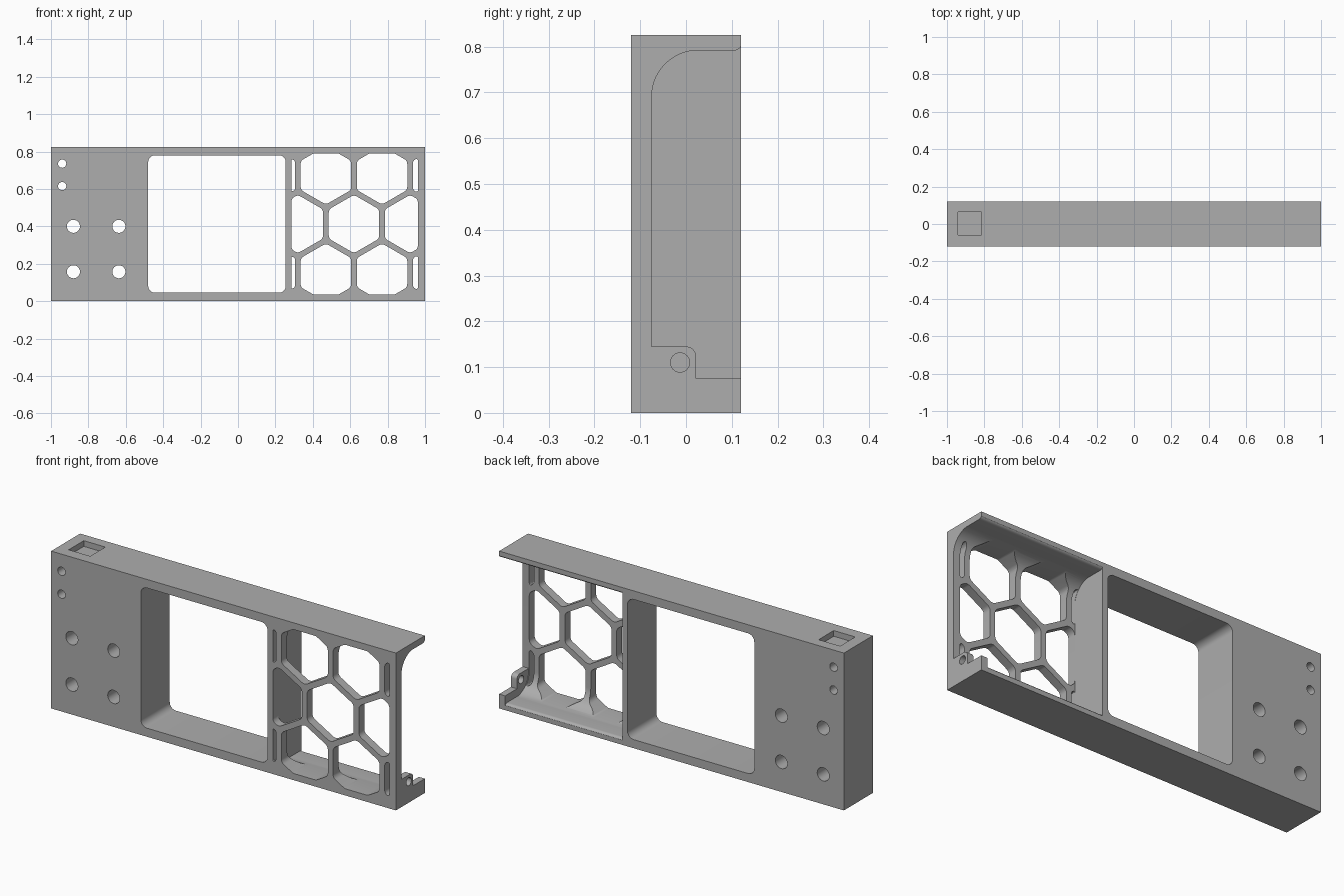
import bpy, bmesh, math
from mathutils import Vector

if "Cube" in bpy.data.objects:
    bpy.data.objects.remove(bpy.data.objects["Cube"])

H = 0.825          # height
D = 0.12           # half depth
WALL = 0.285       # inner wall of the open bay
LUG = 0.965        # inner face of the hinge lug

grey = bpy.data.materials.new("mid grey")
grey.diffuse_color = (0.42, 0.42, 0.42, 1)
grey.use_nodes = True
grey.node_tree.nodes["Principled BSDF"].inputs["Base Color"].default_value = grey.diffuse_color


def arc(cx, cy, r, a0, a1, n=10):
    return [(cx + r * math.cos(math.radians(a0 + (a1 - a0) * i / n)),
             cy + r * math.sin(math.radians(a0 + (a1 - a0) * i / n))) for i in range(n + 1)]


def rounded(poly, r, n=5):
    """Round every corner of a convex polygon with a tangent arc."""
    out = []
    for i, p in enumerate(poly):
        p = Vector(p)
        a = Vector(poly[i - 1]) - p
        b = Vector(poly[(i + 1) % len(poly)]) - p
        half = a.angle(b) / 2
        t = min(r / math.tan(half), 0.45 * a.length, 0.45 * b.length)
        rr = t * math.tan(half)
        a.normalize()
        b.normalize()
        c = p + (a + b).normalized() * (rr / math.sin(half))
        s, e = p + a * t - c, p + b * t - c
        for k in range(n + 1):
            out.append(tuple(c + s.lerp(e, k / n).normalized() * rr))
    return out


def clip(poly, axis, limit, sign):
    """Keep the part of a polygon on one side of an axis-aligned line."""
    out = []
    for i, q in enumerate(poly):
        p = poly[i - 1]
        dp, dq = sign * (p[axis] - limit), sign * (q[axis] - limit)
        if dp * dq < 0:
            t = dp / (dp - dq)
            out.append((p[0] + (q[0] - p[0]) * t, p[1] + (q[1] - p[1]) * t))
        if dq >= 0:
            out.append(q)
    return out


def rect(x0, x1, z0, z1):
    return [(x0, z0), (x1, z0), (x1, z1), (x0, z1)]


def prism(name, poly, axis, lo, hi):
    """Extrude a profile along an axis: x uses (y,z), y uses (x,z), z uses (x,y)."""
    def place(p, d):
        return {"x": (d, p[0], p[1]), "y": (p[0], d, p[1]), "z": (p[0], p[1], d)}[axis]
    bm = bmesh.new()
    a = [bm.verts.new(place(p, lo)) for p in poly]
    b = [bm.verts.new(place(p, hi)) for p in poly]
    bm.faces.new(a)
    bm.faces.new(b)
    for i in range(len(poly)):
        bm.faces.new((a[i - 1], a[i], b[i], b[i - 1]))
    bmesh.ops.recalc_face_normals(bm, faces=bm.faces)
    me = bpy.data.meshes.new(name)
    bm.to_mesh(me)
    bm.free()
    me.materials.append(grey)
    ob = bpy.data.objects.new(name, me)
    bpy.context.collection.objects.link(ob)
    return ob


cutters = []


def cut(name, poly, axis="y", lo=-0.2, hi=0.2):
    ob = prism(name + "_cutter", poly, axis, lo, hi)
    ob.hide_render = True
    cutters.append(ob)


# Solid body
body = prism("panel_frame", rect(-1, 1, 0, H), "y", -D, D)

# Large window
cut("window", rounded(rect(-0.48, 0.255, 0.045, 0.78), 0.035))

# Open bay behind the grille, with filleted ceiling and floor and a rounded lip
upper = (arc(0.103, 0.81, 0.02, -90, -28, 6) + [(0.2, 0.81)])
upper = arc(0.027, 0.69, 0.102, 180, 90, 14)[:-1] + [(0.027, 0.791)] + \
    [(y, z + 0.001) for y, z in upper]
lower = [(y, H - z) for y, z in reversed(upper)]
cut("bay", upper + lower, "x", WALL, LUG)

# Open end of the bay, leaving the stepped hinge lug
step = [(0.2, 0.075), (0.022, 0.075)] + arc(0.0, 0.123, 0.022, 0, 90, 8) + [(-0.075, 0.145)]
cut("end", upper + step, "x", LUG - 0.02, 1.1)
cut("pin_hole", arc(-0.013, 0.11, 0.021, 0, 345, 23), "x", 0.9, 1.1)

# Honeycomb openings, clipped to the grille area
for row in (-1, 0, 1):
    cz = H / 2 + row * 0.26
    for col in range(4):
        cx = 0.62 + (col - 1) * 0.3 + (0 if row == 0 else -0.15)
        if row == 0 and col == 3:
            continue
        r = 0.135 / math.cos(math.pi / 6)
        poly = [(cx + r * math.cos(math.radians(30 + 60 * k)),
                 cz + r * math.sin(math.radians(30 + 60 * k))) for k in range(6)]
        for axis, limit, sign in ((0, WALL + 0.001, 1), (0, LUG - 0.003, -1),
                                  (1, 0.035, 1), (1, H - 0.035, -1)):
            poly = clip(poly, axis, limit, sign)
        cut("honeycomb", rounded(poly, 0.03), "y", -0.2, 0.027)

# Mounting holes
for x, z, r in [(-0.94, 0.735, 0.022), (-0.94, 0.615, 0.022)] + \
        [(x, z, 0.035) for x in (-0.88, -0.637) for z in (0.157, 0.4)]:
    cut("mounting_hole", arc(x, z, r, 0, 345, 23))

# Square recess in the top
cut("top_recess", rect(-0.94, -0.815, -0.06, 0.065), "z", H - 0.03, H + 0.1)

# Carve everything, then remove the cutters
for c in cutters:
    m = body.modifiers.new(c.name, "BOOLEAN")
    m.operation = "DIFFERENCE"
    m.solver = "EXACT"
    m.object = c
mesh = bpy.data.meshes.new_from_object(body.evaluated_get(bpy.context.evaluated_depsgraph_get()))
body.modifiers.clear()
body.data = mesh
for c in cutters:
    bpy.data.objects.remove(c)
body.data.materials.clear()
body.data.materials.append(grey)
for p in body.data.polygons:
    p.material_index = 0

bpy.context.view_layer.objects.active = body
body.select_set(True)
bpy.ops.object.shade_smooth_by_angle(angle=math.radians(30))
